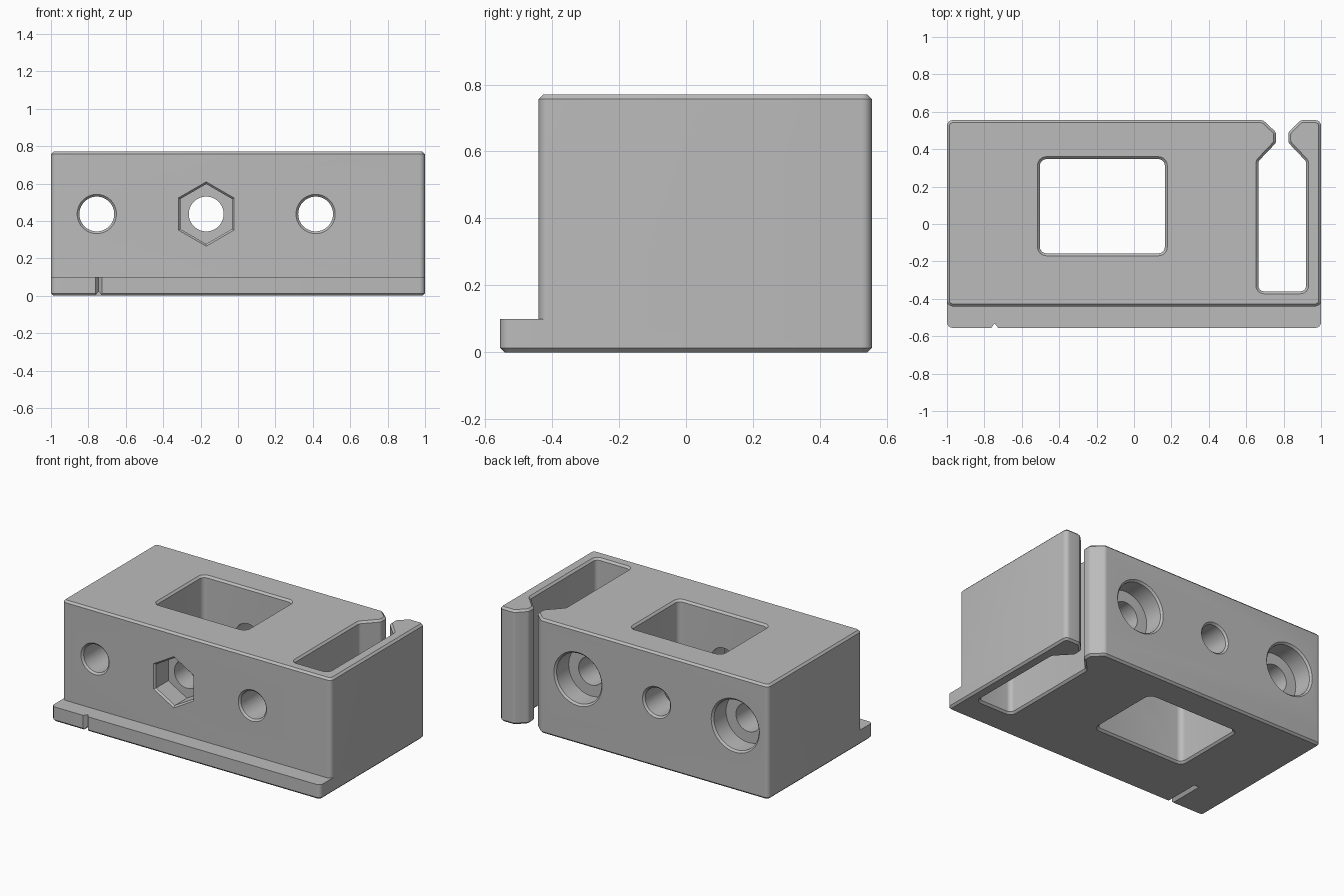
import bpy, bmesh, math
from mathutils import Vector

if "Cube" in bpy.data.objects:
    bpy.data.objects.remove(bpy.data.objects["Cube"])

H, STEP, BEV = 0.77, 0.10, 0.013
BACK, FRONT, LIP = 0.555, -0.44, -0.555
HOLE_Z = 0.437

grey = bpy.data.materials.new("light grey plastic")
grey.diffuse_color = (0.5, 0.5, 0.5, 1)
grey.use_nodes = True
grey.node_tree.nodes["Principled BSDF"].inputs["Base Color"].default_value = grey.diffuse_color


def rounded(corners, seg=6):
    """Counter-clockwise outline from (x, y, radius) corners."""
    out = []
    for i, (x, y, r) in enumerate(corners):
        p = Vector((x, y))
        a = (Vector(corners[i - 1][:2]) - p).normalized()
        b = (Vector(corners[(i + 1) % len(corners)][:2]) - p).normalized()
        half = a.angle(b) / 2
        c = p + (a + b).normalized() * (r / math.sin(half))
        t = r / math.tan(half)
        s, e = p + a * t - c, p + b * t - c
        sweep = s.angle_signed(e)
        a0 = math.atan2(s.y, s.x)
        for k in range(seg + 1):
            ang = a0 - sweep * k / seg
            out.append(c + r * Vector((math.cos(ang), math.sin(ang))))
    return out


def inset(pts, d):
    """Move an outline inwards by d (outwards if negative)."""
    out = []
    for i, p in enumerate(pts):
        u = (p - pts[i - 1]).normalized()
        v = (pts[(i + 1) % len(pts)] - p).normalized()
        n = Vector((-u.y, u.x)) + Vector((-v.y, v.x))
        out.append(p + n * (2 * d / n.length_squared))
    return out


def loft(name, rings):
    """Solid through a list of rings of 3D points."""
    bm = bmesh.new()
    rows = [[bm.verts.new(p) for p in ring] for ring in rings]
    n = len(rows[0])
    for lo, hi in zip(rows, rows[1:]):
        for i in range(n):
            j = (i + 1) % n
            bm.faces.new((lo[i], lo[j], hi[j], hi[i]))
    bm.faces.new(rows[0][::-1])
    bm.faces.new(rows[-1])
    bmesh.ops.recalc_face_normals(bm, faces=bm.faces)
    me = bpy.data.meshes.new(name)
    bm.to_mesh(me)
    bm.free()
    ob = bpy.data.objects.new(name, me)
    bpy.context.collection.objects.link(ob)
    me.materials.append(grey)
    return ob


def prism(name, pts, layers):
    """Upright solid from an outline and (z, inset) layers."""
    return loft(name, [[(p.x, p.y, z) for p in inset(pts, d)] for z, d in layers])


def bore(name, x, steps, sides=64):
    """Solid along y from (y, radius) steps."""
    ang = [math.pi / 2 + 2 * math.pi * i / sides for i in range(sides)]
    return loft(name, [[(x + r * math.cos(a), y, HOLE_Z + r * math.sin(a)) for a in ang]
                       for y, r in steps])


def combine(target, other, op):
    m = target.modifiers.new(op, 'BOOLEAN')
    m.operation, m.object, m.solver = op, other, 'EXACT'
    bpy.context.view_layer.objects.active = target
    bpy.ops.object.modifier_apply(modifier=m.name)
    bpy.data.objects.remove(other)


def footprint(front):
    """Plan of the block, with the clip slot open at the back."""
    return rounded([
        (-1, front, .03), (1, front, .03), (1, BACK, .03), (.89, BACK, .03),
        (.825, .49, .03), (.825, .435, .03), (.92, .335, .03), (.92, -.36, .03),
        (.665, -.36, .03), (.665, .335, .03), (.76, .435, .03), (.76, .49, .03),
        (.69, BACK, .03), (-1, BACK, .03)])


# main block standing on a base plate with a front lip
body = prism("clamp_body", footprint(FRONT), [(STEP, 0), (H - BEV, 0), (H, BEV)])
base = prism("base_plate", footprint(LIP), [(0, BEV), (BEV, 0), (STEP, 0)])
combine(body, base, 'UNION')

# rectangular window with flared rims
E = 0.01
win = rounded([(-.503, -.157, .035), (.165, -.157, .035), (.165, .347, .035), (-.503, .347, .035)])
combine(body, prism("window_cutter", win, [(-E, -BEV - E), (BEV, 0), (H - BEV, 0), (H + E, -BEV - E)]),
        'DIFFERENCE')

# outer screw holes, counterbored from the back
R, CB, C = 0.093, 0.167, 0.012
for x in (-.755, .415):
    combine(body, bore("screw_cutter", x, [
        (FRONT - E, R + C + E), (FRONT + C, R), (BACK - .14, R), (BACK - .14, CB),
        (BACK - C, CB), (BACK + E, CB + C + E)]), 'DIFFERENCE')

# middle hole with a hexagonal nut pocket in front
combine(body, bore("middle_cutter", -.17, [
    (FRONT + .05, R), (BACK - C, R), (BACK + E, R + C + E)]), 'DIFFERENCE')
combine(body, bore("nut_cutter", -.17, [
    (FRONT - E, .172 + E), (FRONT + C, .16), (FRONT + .14, .16)], 6), 'DIFFERENCE')

# marker notch in the lip and groove below it
NX, W, D = -.745, .018, .024
combine(body, loft("notch_cutter", [
    [(NX - W - .004, LIP - .005, z), (NX + W + .004, LIP - .005, z), (NX, LIP + D, z)]
    for z in (-.02, STEP + .02)]), 'DIFFERENCE')
combine(body, loft("groove_cutter", [
    [(NX - W - .004, y, -.005), (NX + W + .004, y, -.005), (NX, y, D)]
    for y in (LIP - .02, -.30)]), 'DIFFERENCE')

# smooth the fillets and bores, keep hard edges
bpy.ops.object.select_all(action='DESELECT')
body.select_set(True)
bpy.context.view_layer.objects.active = body
bpy.ops.object.shade_smooth_by_angle(angle=math.radians(25))
